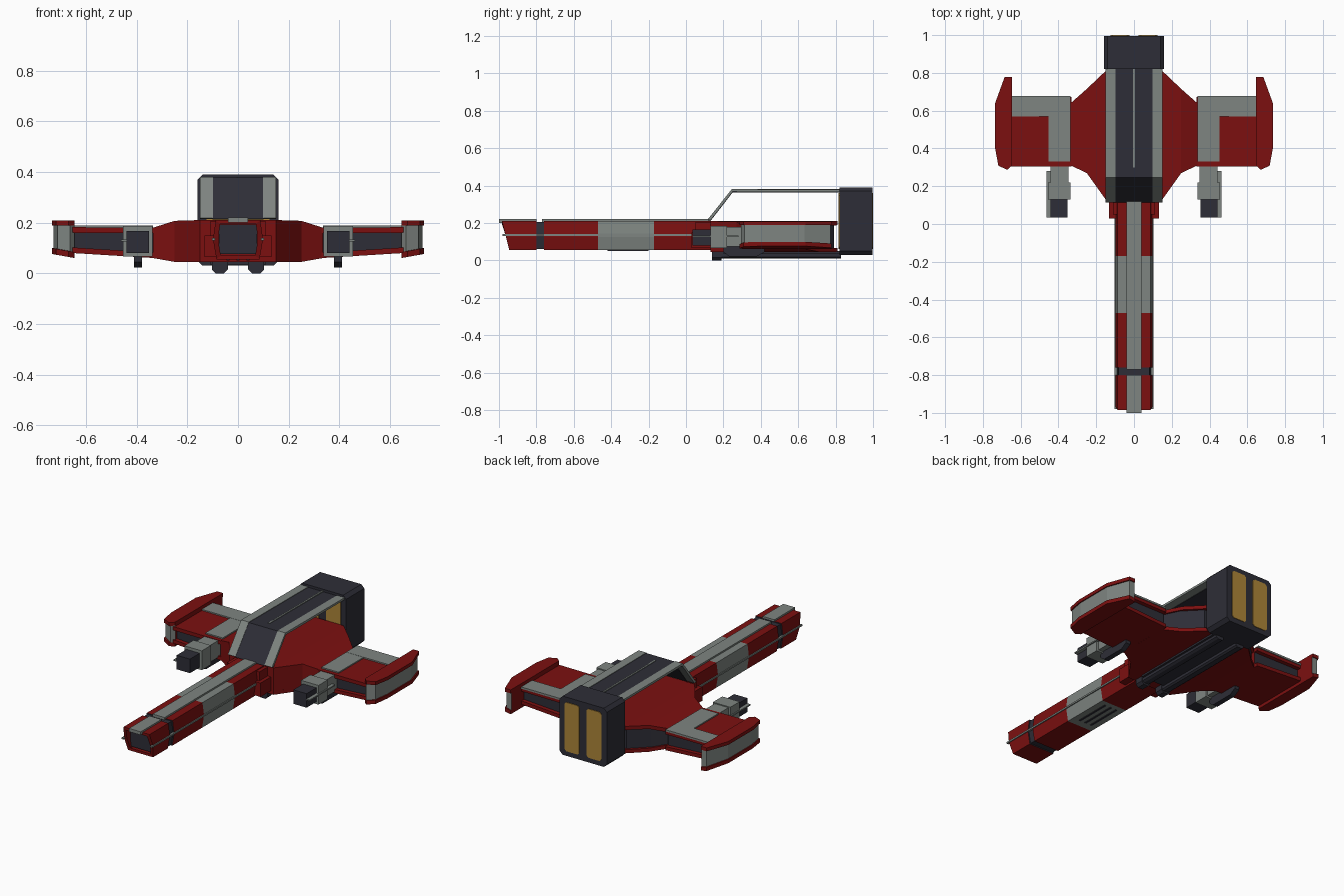
import bpy, bmesh, math
from mathutils import Vector

if "Cube" in bpy.data.objects:
    bpy.data.objects.remove(bpy.data.objects["Cube"])


def material(name, rgb):
    m = bpy.data.materials.new(name)
    m.diffuse_color = (*rgb, 1)
    m.use_nodes = True
    m.node_tree.nodes["Principled BSDF"].inputs["Base Color"].default_value = m.diffuse_color
    return m


MATS = [material("hull red", (0.20, 0.005, 0.005)),
        material("panel grey", (0.21, 0.235, 0.22)),
        material("dark metal", (0.027, 0.027, 0.038)),
        material("engine gold", (0.42, 0.235, 0.04))]
RED, GREY, DARK, GOLD = range(4)


def loft(name, rings, color, mirror=False, cap=None):
    """Skin matching rings; color is an index or a rule (segment, side) -> index."""
    rule = color if callable(color) else (lambda i, j: color)
    bm = bmesh.new()
    vs = [[bm.verts.new(p) for p in r] for r in rings]
    n = len(rings[0])
    for i in range(len(rings) - 1):
        for j in range(n):
            k = (j + 1) % n
            f = bm.faces.new((vs[i][j], vs[i][k], vs[i + 1][k], vs[i + 1][j]))
            f.material_index = rule(i, j)
    for r, i in ((vs[0], 0), (vs[-1], len(rings) - 2)):
        f = bm.faces.new(r)
        f.material_index = rule(i, 0) if cap is None else cap
    bmesh.ops.recalc_face_normals(bm, faces=bm.faces[:])
    me = bpy.data.meshes.new(name)
    bm.to_mesh(me)
    bm.free()
    for m in MATS:
        me.materials.append(m)
    ob = bpy.data.objects.new(name, me)
    bpy.context.collection.objects.link(ob)
    if mirror:
        ob.modifiers.new("mirror", 'MIRROR').use_mirror_merge = False
    return ob


def box(name, x, y, z, color, mirror=False):
    return loft(name, [[(x[0], v, z[0]), (x[1], v, z[0]), (x[1], v, z[1]), (x[0], v, z[1])]
                       for v in y], color, mirror)


def prism_y(name, profile, y0, y1, color, mirror=False):
    return loft(name, [[(x, y, z) for x, z in profile] for y in (y0, y1)], color, mirror)


def prism_x(name, profile, x0, x1, color, mirror=False):
    return loft(name, [[(x, y, z) for y, z in profile] for x in (x0, x1)], color, mirror)


def chamfered(hx, z0, z1, c):
    return [(-hx + c, z0), (hx - c, z0), (hx, z0 + c), (hx, z1 - c),
            (hx - c, z1), (-hx + c, z1), (-hx, z1 - c), (-hx, z0 + c)]


# Long nose: banded beam with a slanted, hollow front
NOSE = [(-0.085, 0.055), (0.085, 0.055), (0.097, 0.125), (0.097, 0.145),
        (0.088, 0.21), (-0.088, 0.21), (-0.097, 0.145), (-0.097, 0.125)]


def nose_ring(y, s=1.0, slant=False):
    return [(x * s, y - (0.25 * (z - 0.055) if slant else 0), 0.133 + (z - 0.133) * s)
            for x, z in NOSE]


rings = [nose_ring(-0.85, 0.8), nose_ring(-0.945, 0.8, True), nose_ring(-0.945, 1, True)]
bands = [RED, RED]
for y0, y1, s, c in ((-0.80, -0.80, 0.93, RED), (-0.76, -0.76, 1, DARK), (-0.47, 0, 1, RED),
                     (-0.17, 0, 1, GREY), (0.2, 0, 1, RED)):
    rings.append(nose_ring(y0))
    bands.append(c)
    if s < 1:
        rings.append(nose_ring(y0, s))
        bands.append(DARK)
        rings.append(nose_ring(-0.76, s))
        bands.append(DARK)
loft("nose_beam", rings, lambda i, j: bands[i])
box("nose_intake", (-0.076, 0.076), (-0.935, -0.84), (0.077, 0.192), DARK)
box("nose_top_plate_front", (-0.04, 0.04), (-1.0, -0.80), (0.2, 0.22), GREY)
box("nose_top_plate", (-0.04, 0.04), (-0.77, 0.13), (0.2, 0.22), GREY)
box("nose_side_rail", (0.09, 0.103), (-0.98, 0.03), (0.13, 0.14), GREY, True)
for i in range(3):
    x = -0.04 + 0.04 * i
    box("nose_belly_slot", (x - 0.006, x + 0.006), (-0.42, -0.2), (0.051, 0.056), DARK)

# Collar where the nose meets the hull
box("nose_collar", (-0.132, 0.132), (0.03, 0.16), (0.065, 0.15), RED)
box("nose_collar_upper", (-0.11, 0.11), (0.05, 0.16), (0.1, 0.205), RED)


# Hull and wings: spanwise sections with recessed dark edges
def section(x, yf, yb, z0, z1, front, back, lip=0.022):
    a, b = z0 + lip, z1 - lip
    return [(x, yb, z0), (x, yb, a), (x, yb - back, a), (x, yb - back, b), (x, yb, b),
            (x, yb, z1), (x, yf, z1), (x, yf, b), (x, yf + front, b),
            (x, yf + front, a), (x, yf, a), (x, yf, z0)]


hull = [(0.15, 0.13, 0.81, 0.045, 0.21), (0.25, 0.27, 0.715, 0.045, 0.207),
        (0.335, 0.31, 0.64, 0.06, 0.18)]
hull = [(-x, *r) for x, *r in reversed(hull)] + hull
loft("hull", [section(*h, 0.0005, 0.02) for h in hull],
     lambda i, j: DARK if j == 2 else RED, cap=RED)
loft("wing", [section(0.33, 0.305, 0.672, 0.06, 0.18, 0.025, 0.025),
              section(0.655, 0.305, 0.672, 0.08, 0.182, 0.025, 0.025)],
     lambda i, j: DARK if j in (2, 8) else RED, True, RED)

# Grey L-shaped plating on the wings
box("wing_plate_inner", (0.335, 0.452), (0.33, 0.58), (0.178, 0.188), GREY, True)
box("wing_plate_rear", (0.335, 0.65), (0.57, 0.677), (0.178, 0.189), GREY, True)

# Wingtip fins with grey outer band
TIP = [(0.645, 0.31), (0.67, 0.287), (0.718, 0.308), (0.735, 0.40),
       (0.735, 0.64), (0.685, 0.778), (0.645, 0.778)]


def tip_ring(z, inset=0.0, slope=0.0):
    return [(x - (inset if x > 0.65 else 0), y + (inset if y < 0.5 else -inset),
             z + slope * (x - 0.645)) for x, y in TIP]


loft("wingtip_fin", [tip_ring(0.06, 0, 0.18), tip_ring(0.083, 0, 0.18),
                     tip_ring(0.083, 0.006, 0.18), tip_ring(0.188, 0.006),
                     tip_ring(0.188), tip_ring(0.209)],
     lambda i, j: GREY if i == 2 and j != 6 else RED, True, RED)

# Wing guns
box("gun_mount", (0.348, 0.442), (0.21, 0.34), (0.075, 0.178), GREY, True)
box("gun_barrel", (0.351, 0.441), (0.035, 0.14), (0.08, 0.166), DARK, True)
box("gun_sleeve", (0.337, 0.455), (0.13, 0.22), (0.066, 0.184), GREY, True)
box("gun_needle", (0.44, 0.462), (0.035, 0.28), (0.126, 0.134), GREY, True)
prism_x("gun_under_pipe", [(0.2, 0.075), (0.2, 0.045), (0.23, 0.022), (0.38, 0.022),
                           (0.42, 0.045), (0.42, 0.08)], 0.379, 0.411, DARK, True)

# Open canopy roof with windshield: three strips of one bent profile
ROOF = [(0.115, 0.215), (0.245, 0.378), (0.83, 0.375),
        (0.83, 0.362), (0.25, 0.364), (0.132, 0.212)]
prism_x("canopy_roof", ROOF, -0.1, 0.1, DARK)
prism_x("canopy_frame", [(y, z + 0.003) for y, z in ROOF], 0.098, 0.15, GREY, True)
box("canopy_ridge", (-0.005, 0.005), (0.3, 0.82), (0.372, 0.381), GREY)

# Rear engine block with gold panels on both faces
prism_y("engine_block", chamfered(0.16, 0.03, 0.39, 0.02), 0.82, 0.996, DARK)
PANEL = [(x + 0.075, z) for x, z in chamfered(0.05, 0.06, 0.36, 0.012)]
prism_y("engine_panel", PANEL, 0.992, 1.0, GOLD, True)
prism_y("engine_front_panel", PANEL, 0.816, 0.824, GOLD, True)

# Belly rails
box("belly_plank", (-0.11, 0.11), (0.2, 0.83), (0.034, 0.05), DARK)
prism_y("belly_rail", [(0.045, 0.018), (0.055, 0.01), (0.085, 0.01), (0.098, 0.018),
                       (0.098, 0.045), (0.045, 0.045)], 0.17, 0.83, DARK, True)
prism_y("belly_rail_tip", [(0.04, 0.015), (0.055, 0.0), (0.088, 0.0), (0.103, 0.015),
                           (0.103, 0.05), (0.04, 0.05)], 0.14, 0.19, DARK, True)
